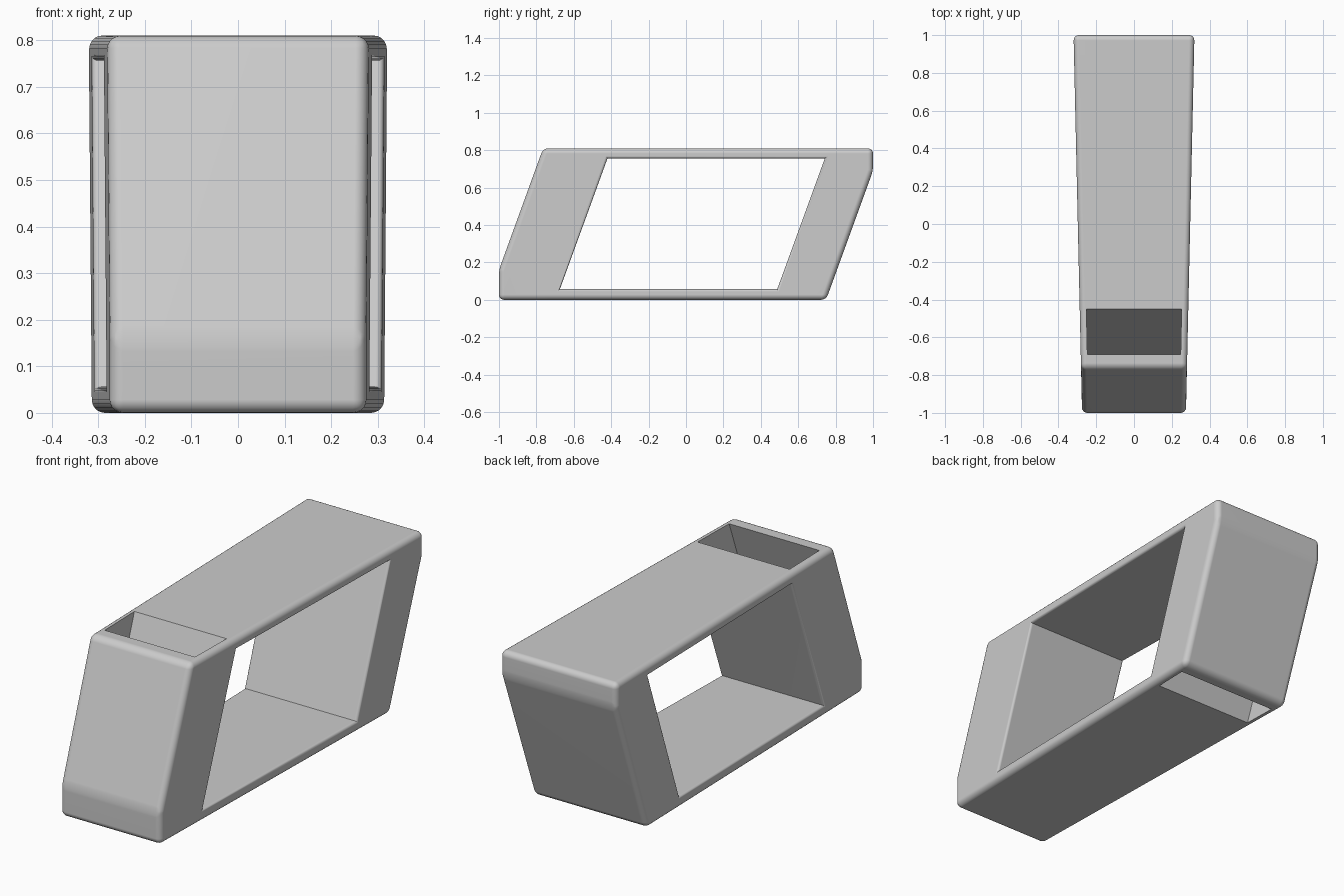
import bpy, bmesh, math

if "Cube" in bpy.data.objects:
    bpy.data.objects.remove(bpy.data.objects["Cube"])

SLOPE = math.tan(math.radians(20))   # lean of both legs


def half_width(y):
    # body widens toward the back
    return 0.2975 + 0.0225 * y


def slanted(a, b, z0, z1, grow=0.0):
    # parallelogram in the side view; a and b are y positions at z = 0
    g = grow / math.cos(math.radians(20))
    z0, z1 = z0 - grow, z1 + grow
    return [(a - g + SLOPE * z0, z0), (b + g + SLOPE * z0, z0),
            (b + g + SLOPE * z1, z1), (a - g + SLOPE * z1, z1)]


def loft(name, sections, round_edges=0.0):
    # sections: (side sign, distance outside the side surface, side profile)
    bm = bmesh.new()
    loops = [[bm.verts.new((s * (half_width(y) + d), y, z)) for y, z in prof]
             for s, d, prof in sections]
    n = len(loops[0])
    for l0, l1 in zip(loops, loops[1:]):
        for i in range(n):
            j = (i + 1) % n
            bm.faces.new((l0[i], l0[j], l1[j], l1[i]))
    bm.faces.new(loops[0])
    bm.faces.new(loops[-1])
    bmesh.ops.recalc_face_normals(bm, faces=bm.faces)
    if round_edges:
        bmesh.ops.bevel(bm, geom=bm.edges[:], offset=round_edges, segments=5,
                        profile=0.5, affect='EDGES', clamp_overlap=True)
    mesh = bpy.data.meshes.new(name)
    bm.to_mesh(mesh)
    bm.free()
    obj = bpy.data.objects.new(name, mesh)
    bpy.context.collection.objects.link(obj)
    return obj


# Outer body: leaning block with clipped tips and rounded edges
H = 0.81
outline = [(-1, 0), (0.749, 0), (1, 0.69), (1, H), (-0.764, H), (-1, 0.16)]
body = loft("slanted_frame", [(-1, 0, outline), (1, 0, outline)], 0.028)

# Large window through the sides, its rim rounded by a flared cutter
R = 0.013
flare = []
for k in range(5):
    t = k / 4 * math.pi / 2
    flare.append((-R + R * math.sin(t), R - R * math.cos(t)))
flare.append((0.1, R))
side = [(d, slanted(-0.695, 0.467, 0.057, 0.756, g)) for d, g in flare]
window = loft("window_cutter", [(-1, d, p) for d, p in reversed(side)] +
              [(1, d, p) for d, p in side])

# Front leg pocket opens upward, back leg pocket opens downward
front_profile = slanted(-0.985, -0.745, 0.05, 1.0)
back_profile = slanted(0.515, 0.687, -0.2, 0.76)
pockets = [loft(n, [(-1, -0.035, p), (1, -0.035, p)])
           for n, p in (("front_pocket_cutter", front_profile),
                        ("back_pocket_cutter", back_profile))]

# Cut the openings
bpy.context.view_layer.objects.active = body
body.select_set(True)
for cutter in [window] + pockets:
    cutter.hide_render = True
    mod = body.modifiers.new("cut", 'BOOLEAN')
    mod.operation = 'DIFFERENCE'
    mod.solver = 'EXACT'
    mod.object = cutter
    bpy.ops.object.modifier_apply(modifier=mod.name)
    bpy.data.objects.remove(cutter, do_unlink=True)

# Smooth rounded edges, flat large faces
bpy.ops.object.shade_smooth_by_angle(angle=math.radians(30))
weighted = body.modifiers.new("even_shading", 'WEIGHTED_NORMAL')
weighted.keep_sharp = True
